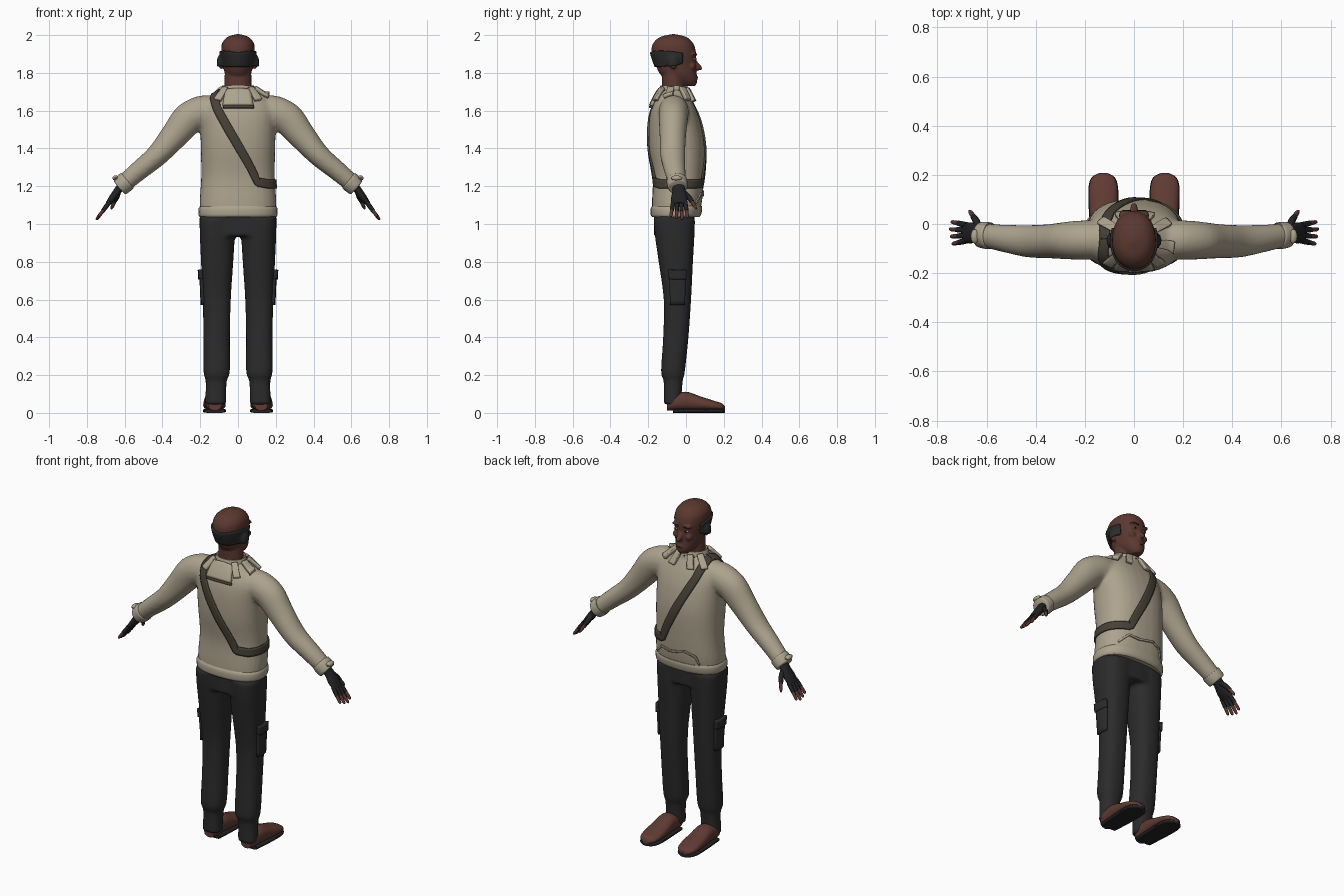
import bpy, bmesh, math
from mathutils import Vector as V

cube = bpy.data.objects.get("Cube")
if cube:
    bpy.data.objects.remove(cube)


def material(name, r, g, b):
    m = bpy.data.materials.new(name)
    m.use_nodes = True
    m.diffuse_color = (r, g, b, 1)
    node = next(n for n in m.node_tree.nodes if n.type == 'BSDF_PRINCIPLED')
    node.inputs["Base Color"].default_value = (r, g, b, 1)
    node.inputs["Roughness"].default_value = 0.8
    return m


skin = material("brown skin", .105, .04, .029)
leather = material("brown shoe leather", .115, .044, .033)
wool = material("beige wool", .42, .365, .27)
cloth = material("charcoal cloth", .024, .024, .025)
webbing = material("olive webbing", .062, .054, .038)
black = material("black glove", .016, .016, .018)
hair_mat = material("dark hair", .024, .024, .024)
white = material("eye white", .45, .4, .36)


def spline(a, b, c, d, t):
    return b + ((c - a) * t + (2 * a - 5 * b + 4 * c - d) * t * t
                + (3 * b - a - 3 * c + d) * t ** 3) / 2


def loft(rings, p=2, n=28, steps=4):
    """Smooth skin through rings of (centre, half axis, half axis)."""
    fine = []
    for i in range(len(rings) - 1):
        ids = [max(i - 1, 0), i, i + 1, min(i + 2, len(rings) - 1)]
        for s in range(steps):
            fine.append([spline(*(rings[j][k] for j in ids), s / steps) for k in range(3)])
    fine.append(rings[-1])
    bend = lambda x: math.copysign(abs(x) ** (2 / p), x)
    angles = [math.tau * i / n for i in range(n)]
    verts = [c + u * bend(math.cos(a)) + v * bend(math.sin(a)) for c, u, v in fine for a in angles]
    faces = [(r * n + i, r * n + (i + 1) % n, (r + 1) * n + (i + 1) % n, (r + 1) * n + i)
             for r in range(len(fine) - 1) for i in range(n)]
    last = len(verts) - n
    return verts, faces + [tuple(range(n)), tuple(range(last, last + n))]


def level(x0, x1, y0, y1, z):
    return V(((x0 + x1) / 2, (y0 + y1) / 2, z)), V(((x1 - x0) / 2, 0, 0)), V((0, (y1 - y0) / 2, 0))


def upright(y, x0, x1, z0, z1):
    return V(((x0 + x1) / 2, y, (z0 + z1) / 2)), V(((x1 - x0) / 2, 0, 0)), V((0, 0, (z1 - z0) / 2))


def tube(points, **kw):
    """Limb through points of (x, y, z, thickness radius, depth radius)."""
    rings = []
    for i, q in enumerate(points):
        d = V(points[min(i + 1, len(points) - 1)][:3]) - V(points[max(i - 1, 0)][:3])
        u = d.cross(V((0, 1, 0))).normalized()
        rings.append((V(q[:3]), u * q[3], u.cross(d).normalized() * q[4]))
    return loft(rings, **kw)


def ball(x, y, z, rx, ry, rz, n=14):
    rings = []
    for i in range(n // 2 + 1):
        a = math.pi * i / (n // 2)
        s = max(math.sin(a), .02)
        rings.append((V((x, y, z + rz * math.cos(a))), V((rx * s, 0, 0)), V((0, ry * s, 0))))
    return loft(rings, n=n, steps=1)


def sheet(f, nu=12, nv=6):
    verts = [V(f(i / nu, j / nv)) for i in range(nu + 1) for j in range(nv + 1)]
    w = nv + 1
    return verts, [(i * w + j, i * w + j + 1, i * w + w + j + 1, i * w + w + j)
                   for i in range(nu) for j in range(nv)]


def both(*shapes):
    return list(shapes) + [([V((-v.x, v.y, v.z)) for v in vs], fs) for vs, fs in shapes]


def make(name, shapes, mat, voxel=0, wrap=None, thick=0, lift=.003):
    bm = bmesh.new()
    for vs, fs in shapes:
        new = [bm.verts.new(v) for v in vs]
        for f in fs:
            bm.faces.new([new[i] for i in f])
    bmesh.ops.recalc_face_normals(bm, faces=bm.faces)
    mesh = bpy.data.meshes.new(name)
    bm.to_mesh(mesh)
    bm.free()
    mesh.materials.append(mat)
    ob = bpy.data.objects.new(name, mesh)
    bpy.context.collection.objects.link(ob)
    if voxel:
        r = ob.modifiers.new("fuse", 'REMESH')
        r.mode, r.voxel_size, r.use_smooth_shade = 'VOXEL', voxel, True
        s = ob.modifiers.new("soften", 'SMOOTH')
        s.factor, s.iterations = .5, 5
        return ob
    bpy.ops.object.select_all(action='DESELECT')
    ob.select_set(True)
    bpy.context.view_layer.objects.active = ob
    bpy.ops.object.shade_smooth_by_angle(angle=math.radians(40))
    if wrap:
        w = ob.modifiers.new("wrap", 'SHRINKWRAP')
        w.target, w.offset, w.wrap_mode = wrap, lift, 'ABOVE_SURFACE'
    if thick:
        s = ob.modifiers.new("thickness", 'SOLIDIFY')
        s.thickness, s.offset = thick, 0
    return ob


# Sweater: torso and sleeves fused
torso = loft([level(-x, x, y0, y1, z) for x, y0, y1, z in (
    (.2, -.18, .068, 1.045), (.203, -.18, .085, 1.12), (.195, -.176, .096, 1.25),
    (.197, -.196, .1, 1.4), (.2, -.198, .082, 1.52), (.2, -.188, .057, 1.6),
    (.17, -.168, .032, 1.655), (.115, -.145, .012, 1.695), (.088, -.135, .003, 1.715))], p=2.4)
sleeve = tube([(.1, -.065, 1.6, .08, .075), (.19, -.065, 1.592, .088, .08), (.265, -.067, 1.555, .086, .077),
               (.34, -.07, 1.465, .073, .07), (.43, -.07, 1.362, .059, .066),
               (.53, -.058, 1.278, .052, .056), (.615, -.045, 1.205, .046, .047)])
sweater = make("sweater", [torso] + both(sleeve), wool, voxel=.011)
make("sweater_hem", [loft([level(-x, x, y0, y1, z) for x, y0, y1, z in (
    (.203, -.181, .07, 1.038), (.209, -.187, .08, 1.05), (.209, -.187, .086, 1.08),
    (.2, -.18, .084, 1.095))], p=2.4)], wool)
make("cuffs", both(tube([(.585, -.048, 1.231, .048, .05), (.59, -.048, 1.227, .053, .055),
                         (.62, -.044, 1.2, .051, .053), (.627, -.043, 1.194, .045, .047)])), wool)
make("cuff_tabs", both(ball(.648, -.05, 1.243, .017, .03, .014)), wool)

# Trousers: hips and legs fused
hips = loft([level(-x, x, -.17, .045, z) for x, z in ((.17, .935), (.2, .97), (.2, 1.07))], p=2.5)
leg = loft([level(*r) for r in (
    (.004, .205, -.172, .048, 1.03), (.016, .202, -.165, .045, .94), (.025, .196, -.145, .037, .8),
    (.038, .187, -.118, .027, .6), (.043, .183, -.121, .013, .4), (.043, .183, -.132, -.006, .22),
    (.06, .171, -.118, -.018, .165), (.062, .174, -.118, -.026, .045))], p=2.4)
trousers = make("trousers", [hips] + both(leg), cloth, voxel=.01)
pocket = lambda y0, y1, z0, z1: both(sheet(lambda u, v: (.25, y0 + (y1 - y0) * u, z0 + (z1 - z0) * v)))
make("thigh_pockets", pocket(-.105, .02, .57, .72), cloth, wrap=trousers, thick=.018, lift=.004)
make("pocket_flaps", pocket(-.11, .025, .705, .755), cloth, wrap=trousers, thick=.028, lift=.006)

# Shoes and soles
outline = ((-.1, .09, .155, .07), (-.07, .074, .172, .095), (0, .07, .178, .112), (.08, .066, .183, .086),
           (.15, .067, .183, .064), (.19, .08, .17, .05), (.207, .11, .14, .035))
make("shoes", both(loft([upright(y, a, b, .012, h) for y, a, b, h in outline], p=2.3)), leather)
make("soles", both(loft([upright(y, a - .002, b + .002, 0, .022) for y, a, b, h in outline[1:]], p=4)), black)

# Gloved hands with bare fingertips
glove = [tube([(.605, -.043, 1.215, .026, .032), (.635, -.038, 1.178, .021, .034),
               (.662, -.036, 1.14, .02, .043), (.69, -.036, 1.105, .013, .041)], n=18)]
tips = []
for k in range(4):
    spread = k - 1.5
    reach = 1 - .1 * abs(spread - .3)
    at = lambda t, r: (.68 + .072 * t * reach, -.036 + spread * (.021 + .009 * t),
                       1.117 - .097 * t * reach, r, r)
    glove.append(tube([at(0, .012), at(.3, .012), at(.55, .011)], n=10))
    tips.append(tube([at(.5, .0095), at(.8, .009), at(.95, .007), at(1, .003)], n=10))
glove.append(tube([(.632, -.02, 1.175, .014, .014), (.642, .012, 1.145, .015, .014), (.655, .032, 1.118, .011, .012)], n=10))
tips.append(tube([(.652, .03, 1.121, .01, .01), (.665, .047, 1.093, .009, .009), (.671, .055, 1.078, .003, .003)], n=10))
make("fingerless_gloves", both(*glove), black)
make("fingertips", both(*tips), skin)

# Head: skull, jaw, neck, ears, brow and nose fused
skull = loft([level(-x, x, y0, y1, z) for x, y0, y1, z in (
    (.026, -.02, .05, 1.73), (.05, -.085, .06, 1.755), (.069, -.135, .057, 1.79), (.077, -.16, .054, 1.84),
    (.086, -.178, .054, 1.89), (.089, -.183, .05, 1.925), (.083, -.172, .036, 1.96),
    (.056, -.137, .002, 1.99), (.01, -.075, -.055, 2.005))], p=2.15)
neck = loft([level(-x, x, -.128, y1, z) for x, y1, z in ((.076, .0, 1.66), (.073, -.005, 1.73), (.07, -.005, 1.81))])
nose = loft([upright(y, -w, w, z0, z1) for y, w, z0, z1 in ((.03, .02, 1.81, 1.9), (.06, .016, 1.812, 1.86),
                                                          (.084, .01, 1.815, 1.833))])
ear = ball(.09, -.068, 1.855, .014, .024, .036)
brow = ball(.034, .041, 1.9, .03, .015, .009)
cheek = ball(.04, .034, 1.835, .022, .018, .02)
lips = ball(0, .054, 1.776, .024, .009, .011)
head = make("head", [skull, neck, nose, lips] + both(ear, brow, cheek), skin, voxel=.0055)


def fringe(u, v):
    a = (u - .5) * math.radians(225)
    low = 1.82 + .028 * (2 * u - 1) ** 2
    high = 1.905 + .012 * math.sin(abs(2 * u - 1) * math.pi)
    return .1 * math.sin(a), -.065 - .13 * math.cos(a), low + (high - low) * v


make("hair_fringe", [sheet(fringe, 40, 10)], hair_mat, wrap=head, thick=.012)
make("eyebrows", both(sheet(lambda u, v: (.014 + .044 * u, .08, 1.893 + .009 * v + .006 * math.sin(3 * u)))),
     hair_mat, wrap=head, thick=.005, lift=.002)
make("eyes", both(ball(.034, .044, 1.873, .014, .01, .006)), white)
make("pupils", both(ball(.034, .052, 1.873, .006, .004, .006)), black)
make("mouth_line", [sheet(lambda u, v: (.044 * (u - .5), .09, 1.774 + .004 * v), 10, 2)],
     black, wrap=head, thick=.002, lift=.001)


# Strap from the right shoulder to the left hip, and a front fold
def ribbon(points, width, per=12):
    pts = [V(a).lerp(V(b), s / per) for a, b in zip(points, points[1:]) for s in range(per)] + [V(points[-1])]
    rows = []
    for i, q in enumerate(pts):
        t = pts[min(i + 1, len(pts) - 1)] - pts[max(i - 1, 0)]
        side = t.cross(q - V((0, -.05, min(q.z, 1.5)))).normalized() * width
        rows.append((q, side))
    return sheet(lambda u, v: rows[round(u * (len(rows) - 1))][0]
                 + rows[round(u * (len(rows) - 1))][1] * (v - .5), len(rows) - 1, 4)


make("shoulder_strap", [ribbon([(-.12, -.06, 1.705), (-.115, -.18, 1.62), (.11, -.19, 1.222), (.18, -.15, 1.212),
                                (.21, -.05, 1.212), (.17, .06, 1.212), (.1, .1, 1.215), (-.1, .06, 1.61),
                                (-.12, -.02, 1.69), (-.12, -.06, 1.705)], .046)],
     webbing, wrap=sweater, thick=.01, lift=.004)
make("front_fold", [ribbon([(.16, .06, 1.11), (.11, .1, 1.16), (.04, .1, 1.15), (-.06, .1, 1.17),
                            (-.12, .09, 1.15), (-.14, .08, 1.1)], .012)], wool, wrap=sweater, thick=.008)

# Collar, back flap, tabs and studs
make("collar", [loft([level(-x, x, y0, y1, z) for x, y0, y1, z in (
    (.105, -.15, .018, 1.685), (.092, -.142, .012, 1.71), (.084, -.136, .006, 1.732), (.075, -.128, 0, 1.728))])], wool)


def tab(angle, half, drop):
    def f(u, v):
        a = math.radians(angle)
        r, s = .095 + .07 * v, (u - .5) * 2 * half * (.8 + .2 * v)
        return (-r * math.sin(a) - s * math.cos(a), -.065 - r * .85 * math.cos(a) + s * math.sin(a),
                1.72 - drop * v)
    return sheet(f, 8, 8)


make("collar_tabs", [tab(a, .02, .06) for a in (42, 125, 158, -42, -80, -122, -155)],
     wool, wrap=sweater, thick=.022, lift=.01)
make("back_flap", [tab(0, .085, .085)], wool, wrap=sweater, thick=.016, lift=.008)
make("flap_trim", [sheet(lambda u, v: (-.085 + .175 * u, -.22, 1.624 + .016 * v), 16, 3)],
     webbing, wrap=sweater, thick=.016, lift=.006)
make("collar_studs", [ball(.096 * math.sin(a), -.065 - .082 * math.cos(a), 1.707, .004, .004, .004, 8)
                      for a in (math.tau * i / 20 for i in range(20))], webbing)
